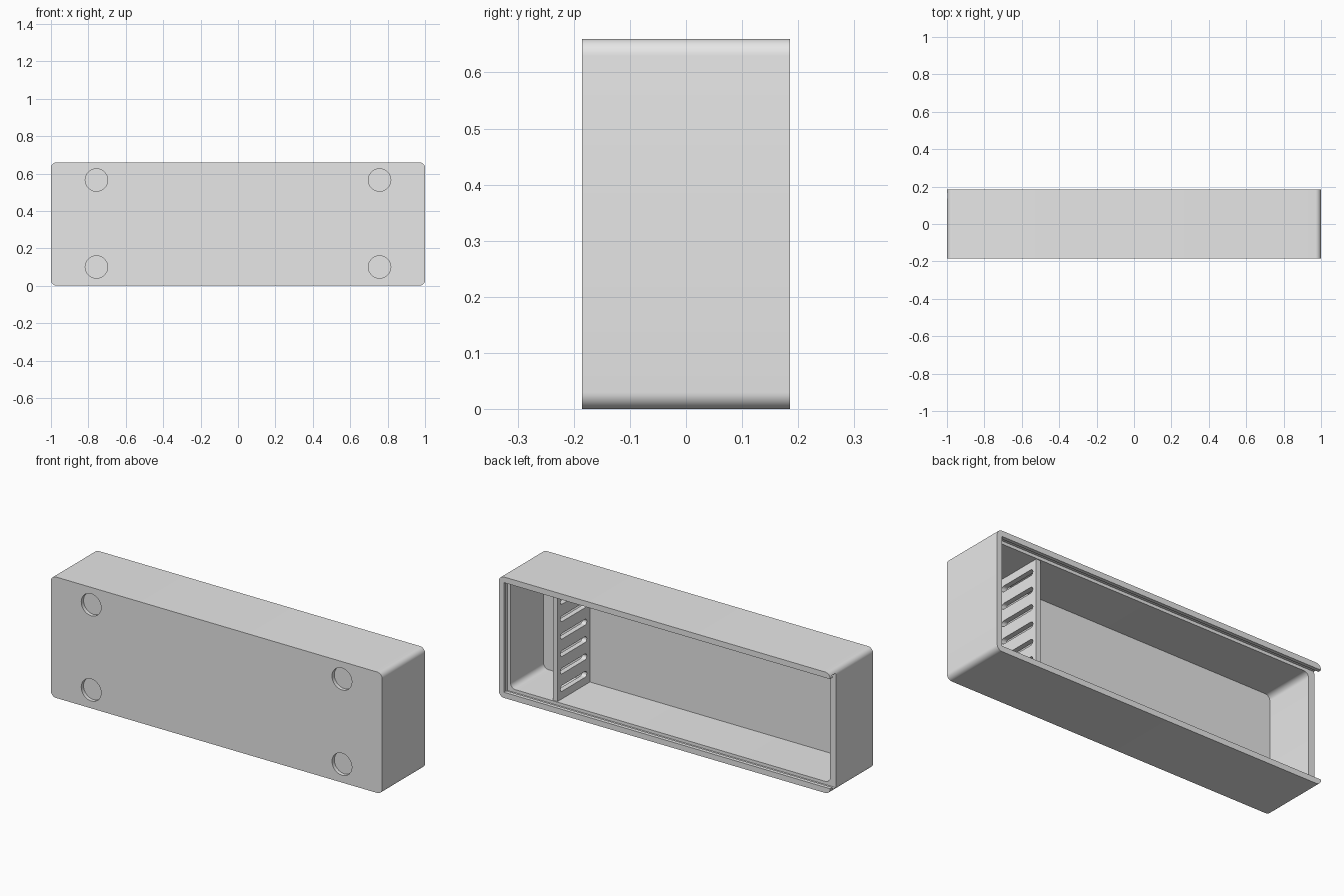
import bpy, bmesh, math
from mathutils import Vector

if "Cube" in bpy.data.objects:
    bpy.data.objects.remove(bpy.data.objects["Cube"], do_unlink=True)

HEIGHT, DEPTH = 0.66, 0.37
MID = HEIGHT / 2
BACK = DEPTH / 2
FLOOR = -0.15       # inner face of the front panel
LEDGE = 0.135       # where the lid rests
WALL = 0.035

grey = bpy.data.materials.new("plain_grey")
grey.use_nodes = True
grey.diffuse_color = (0.8, 0.8, 0.8, 1)
grey.node_tree.nodes["Principled BSDF"].inputs["Base Color"].default_value = grey.diffuse_color


def rounded(u0, u1, v0, v1, r, steps=8):
    """Outline of a rectangle with rounded corners."""
    if r == 0:
        return [(u0, v0), (u1, v0), (u1, v1), (u0, v1)]
    corners = [(u1 - r, v1 - r), (u0 + r, v1 - r), (u0 + r, v0 + r), (u1 - r, v0 + r)]
    points = []
    for k, (cu, cv) in enumerate(corners):
        for i in range(steps + 1):
            a = math.pi / 2 * (k + i / steps)
            points.append((cu + r * math.cos(a), cv + r * math.sin(a)))
    return points


def prism(name, outline, start, end, axis="y"):
    """Extrude an outline along y (outline in x, z) or along x (outline in y, z)."""
    bm = bmesh.new()
    place = (lambda u, v: (u, start, v)) if axis == "y" else (lambda u, v: (start, u, v))
    face = bm.faces.new([bm.verts.new(place(u, v)) for u, v in outline])
    grown = bmesh.ops.extrude_face_region(bm, geom=[face])["geom"]
    shift = Vector((0, end - start, 0) if axis == "y" else (end - start, 0, 0))
    bmesh.ops.translate(bm, vec=shift, verts=[g for g in grown if isinstance(g, bmesh.types.BMVert)])
    bmesh.ops.remove_doubles(bm, verts=bm.verts, dist=1e-5)
    bmesh.ops.recalc_face_normals(bm, faces=bm.faces)
    mesh = bpy.data.meshes.new(name)
    bm.to_mesh(mesh)
    bm.free()
    mesh.materials.append(grey)
    obj = bpy.data.objects.new(name, mesh)
    bpy.context.collection.objects.link(obj)
    return obj


def cut(target, cutter):
    """Subtract a cutter and remove it."""
    mod = target.modifiers.new("cut", "BOOLEAN")
    mod.operation, mod.solver, mod.object = "DIFFERENCE", "EXACT", cutter
    bpy.context.view_layer.objects.active = target
    bpy.ops.object.modifier_apply(modifier=mod.name)
    bpy.data.objects.remove(cutter, do_unlink=True)


def smooth(obj):
    bpy.ops.object.select_all(action="DESELECT")
    obj.select_set(True)
    bpy.context.view_layer.objects.active = obj
    bpy.ops.object.shade_smooth_by_angle(angle=math.radians(30))


# Case body with its hollow
case = prism("case", rounded(-1, 1, 0, HEIGHT, 0.03), -BACK, BACK)
cut(case, prism("hollow", rounded(WALL - 1, 1 - WALL, WALL, HEIGHT - WALL, 0.03), FLOOR, 0.3))

# Lid slot: wide groove under a narrower lip, open at the right end
cut(case, prism("groove", rounded(-1.1, 0.982, 0.018, HEIGHT - 0.018, 0), LEDGE, 0.165))
cut(case, prism("lip_opening", rounded(-1.1, 0.97, 0.031, HEIGHT - 0.031, 0), 0.155, 0.3))

# Round foot recesses in the front
for x in (-0.757, 0.757):
    for z in (0.1, 0.565):
        cut(case, prism("recess", rounded(x - 0.06, x + 0.06, z - 0.06, z + 0.06, 0.06),
                        -0.3, -BACK + 0.02))
smooth(case)

# Divider with a row of vent slots
divider = prism("divider", rounded(FLOOR - 0.01, 0.13, 0.025, HEIGHT - 0.025, 0), 0.685, 0.713, "x")
for i in range(6):
    z = MID + 0.095 * (i - 2.5)
    cut(divider, prism("vent", rounded(-0.123, 0.105, z - 0.016, z + 0.016, 0.016), 0.6, 0.8, "x"))
smooth(divider)
